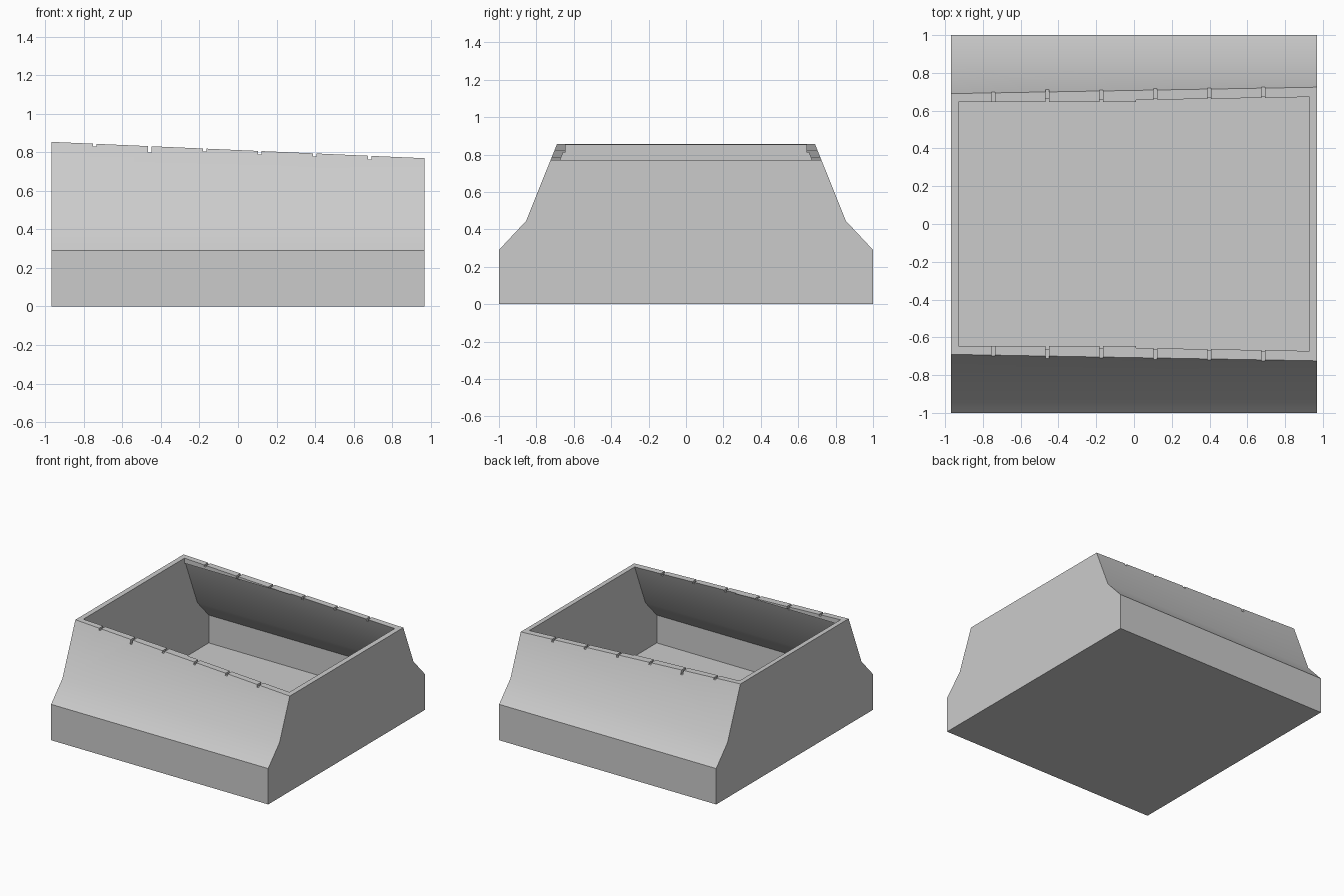
import bpy
import bmesh
import math
from mathutils import Vector

if "Cube" in bpy.data.objects:
    bpy.data.objects.remove(bpy.data.objects["Cube"], do_unlink=True)

grey = bpy.data.materials.new("plain_grey")
grey.use_nodes = True
colour = (0.6, 0.6, 0.6, 1)
grey.diffuse_color = colour
grey.node_tree.nodes["Principled BSDF"].inputs["Base Color"].default_value = colour


def prism(bm, half_profile, x0, x1):
    """Mirror a (y, z) half profile across y and extrude it along x."""
    outline = half_profile + [(-y, z) for y, z in reversed(half_profile)]
    face = bm.faces.new([bm.verts.new((x0, y, z)) for y, z in outline])
    ext = bmesh.ops.extrude_face_region(bm, geom=[face])
    moved = [g for g in ext["geom"] if isinstance(g, bmesh.types.BMVert)]
    bmesh.ops.translate(bm, verts=moved, vec=(x1 - x0, 0, 0))
    bmesh.ops.recalc_face_normals(bm, faces=bm.faces)


def make_object(name, bm):
    mesh = bpy.data.meshes.new(name)
    bm.to_mesh(mesh)
    bm.free()
    mesh.materials.append(grey)
    obj = bpy.data.objects.new(name, mesh)
    bpy.context.collection.objects.link(obj)
    return obj


def cut(obj, cutter):
    """Subtract the cutter, then remove it."""
    cutter.hide_render = True
    mod = obj.modifiers.new("cut", 'BOOLEAN')
    mod.operation = 'DIFFERENCE'
    mod.solver = 'EXACT'
    mod.object = cutter
    bpy.context.view_layer.objects.active = obj
    bpy.ops.object.modifier_apply(modifier=mod.name)
    bpy.data.objects.remove(cutter, do_unlink=True)


RIM_Z, RIM_SLOPE = 0.8125, 0.0438

# Outer body, with its top sliced off at a slant
bm = bmesh.new()
prism(bm, [(1, 0), (1, 0.29), (0.855, 0.445), (0.652, 0.95)], -0.97, 0.97)
sliced = bmesh.ops.bisect_plane(
    bm, geom=bm.verts[:] + bm.edges[:] + bm.faces[:],
    plane_co=Vector((0, 0, RIM_Z)), plane_no=Vector((RIM_SLOPE, 0, 1)),
    clear_outer=True)
rim_edges = [g for g in sliced["geom_cut"] if isinstance(g, bmesh.types.BMEdge)]
bmesh.ops.holes_fill(bm, edges=rim_edges, sides=0)
bmesh.ops.recalc_face_normals(bm, faces=bm.faces)
body = make_object("open_housing", bm)

# Hollow inside, with a small lip under the high end of the rim
bm = bmesh.new()
prism(bm, [(0.955, 0.05), (0.955, 0.275), (0.81, 0.43), (0.656, 0.812),
           (0.645, 0.812), (0.645, 0.95)], -0.93, 0.93)
cut(body, make_object("hollow_cutter", bm))

# Narrow notches across both long rims
bm = bmesh.new()
depths = [0.013, 0.032, 0.015, 0.018, 0.015, 0.018]
for i, depth in enumerate(depths):
    x = -0.745 + 0.286 * i
    floor = RIM_Z - RIM_SLOPE * x - depth
    prism(bm, [(0.9, floor), (0.9, 0.95)], x - 0.009, x + 0.009)
cut(body, make_object("notch_cutter", bm))

# Soft shading over the shallow bend only
bpy.ops.object.select_all(action='DESELECT')
body.select_set(True)
bpy.context.view_layer.objects.active = body
bpy.ops.object.shade_smooth_by_angle(angle=math.radians(30))
